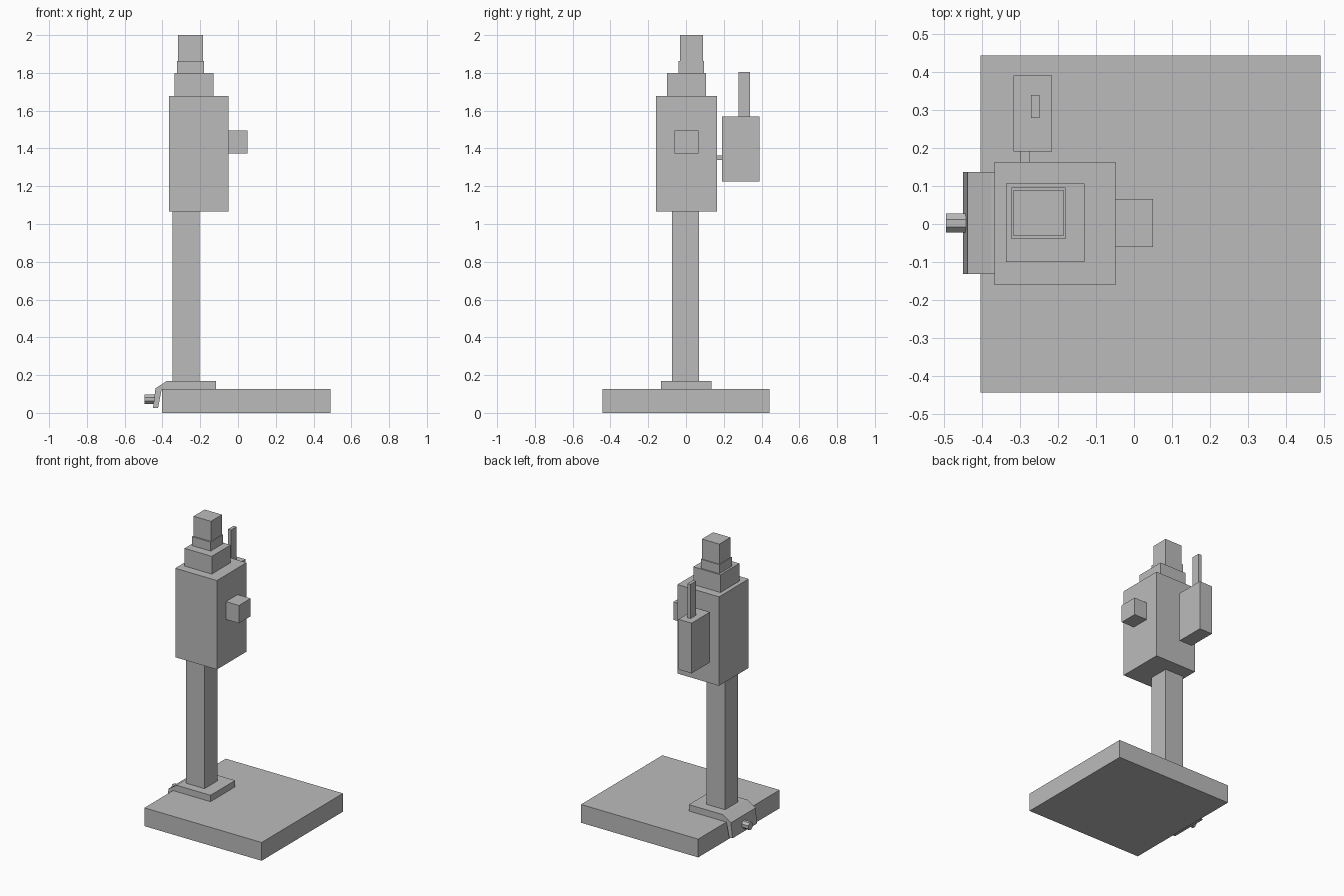
import bpy, bmesh, math
from mathutils import Matrix

if "Cube" in bpy.data.objects:
    bpy.data.objects.remove(bpy.data.objects["Cube"], do_unlink=True)

grey = bpy.data.materials.new("plain grey")
grey.use_nodes = True
GREY = (0.5, 0.5, 0.5, 1)
grey.diffuse_color = GREY
grey.node_tree.nodes["Principled BSDF"].inputs["Base Color"].default_value = GREY


def finish(name, bm):
    bmesh.ops.recalc_face_normals(bm, faces=bm.faces[:])
    mesh = bpy.data.meshes.new(name)
    bm.to_mesh(mesh)
    bm.free()
    mesh.materials.append(grey)
    obj = bpy.data.objects.new(name, mesh)
    bpy.context.collection.objects.link(obj)
    return obj


def box(name, x, y, z):
    """Box spanning the given (low, high) ranges."""
    bm = bmesh.new()
    bmesh.ops.create_cube(bm, size=1)
    for v in bm.verts:
        for axis, (low, high) in enumerate((x, y, z)):
            v.co[axis] = high if v.co[axis] > 0 else low
    return finish(name, bm)


def extrude_y(name, profile, y0, y1):
    """Closed x-z profile extended along y."""
    bm = bmesh.new()
    face = bm.faces.new([bm.verts.new((x, y0, z)) for x, z in profile])
    new = bmesh.ops.extrude_face_region(bm, geom=[face])["geom"]
    verts = [g for g in new if isinstance(g, bmesh.types.BMVert)]
    bmesh.ops.translate(bm, verts=verts, vec=(0, y1 - y0, 0))
    return finish(name, bm)


# Base and the post
box("base", (-0.403, 0.49), (-0.443, 0.443), (0, 0.126))
box("post", (-0.346, -0.204), (-0.073, 0.069), (0.17, 1.065))

# Bent clamp plate that hooks over the edge of the base
extrude_y("clamp_plate", [(-0.117, 0.126), (-0.117, 0.17), (-0.375, 0.17),
                          (-0.437, 0.13), (-0.45, 0.027), (-0.423, 0.027),
                          (-0.404, 0.126)], -0.132, 0.136)

# Clamp screw
bm = bmesh.new()
bmesh.ops.create_cone(bm, cap_ends=True, segments=8, radius1=0.027, radius2=0.027,
                      depth=0.06,
                      matrix=Matrix.Translation((-0.464, 0.002, 0.072))
                      @ Matrix.Rotation(math.pi / 2, 4, "Y")
                      @ Matrix.Rotation(math.pi / 8, 4, "Z"))
finish("clamp_screw", bm)

# Main housing with its side block
box("housing", (-0.366, -0.049), (-0.16, 0.163), (1.065, 1.678))
box("side_block", (-0.049, 0.05), (-0.061, 0.066), (1.372, 1.495))

# Stepped head
box("head_step", (-0.337, -0.13), (-0.1, 0.106), (1.678, 1.8))
box("head_collar", (-0.322, -0.18), (-0.04, 0.096), (1.8, 1.862))
box("head_top", (-0.317, -0.185), (-0.031, 0.09), (1.862, 2))

# Rear box, its link and upright rod
box("rear_box", (-0.316, -0.216), (0.191, 0.39), (1.224, 1.57))
box("rear_link", (-0.298, -0.274), (0.163, 0.191), (1.338, 1.362))
box("rear_rod", (-0.271, -0.248), (0.278, 0.339), (1.57, 1.805))
